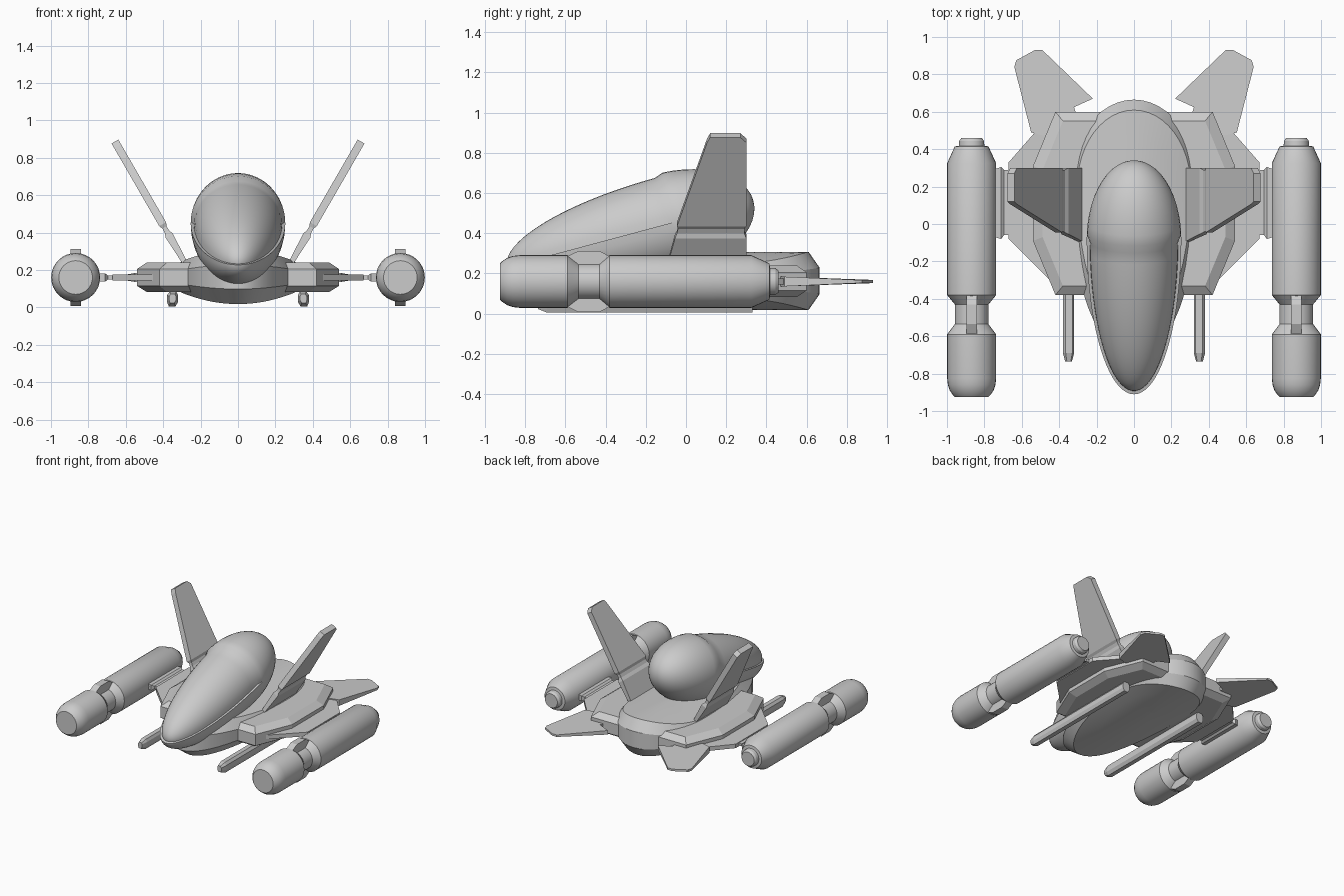
import bpy, bmesh
from math import sin, cos, pi, radians, sqrt
from mathutils import Vector

if "Cube" in bpy.data.objects:
    bpy.data.objects.remove(bpy.data.objects["Cube"])


def finish(name, bm, mirror=False, smooth=False):
    bmesh.ops.remove_doubles(bm, verts=bm.verts, dist=0.0005)
    bmesh.ops.recalc_face_normals(bm, faces=bm.faces)
    me = bpy.data.meshes.new(name)
    bm.to_mesh(me)
    bm.free()
    ob = bpy.data.objects.new(name, me)
    bpy.context.collection.objects.link(ob)
    if mirror:
        ob.modifiers.new("mirror", 'MIRROR').use_mirror_merge = False
    if smooth:
        bpy.ops.object.select_all(action='DESELECT')
        ob.select_set(True)
        bpy.context.view_layer.objects.active = ob
        bpy.ops.object.shade_smooth_by_angle(angle=radians(30))
    return ob


def loft(name, rings, caps=True, **kw):
    """Skin a list of equally sized closed rings."""
    bm = bmesh.new()
    vs = [[bm.verts.new(p) for p in r] for r in rings]
    n = len(vs[0])
    for a, b in zip(vs, vs[1:]):
        for i in range(n):
            bm.faces.new((a[i], a[(i + 1) % n], b[(i + 1) % n], b[i]))
    if caps:
        bm.faces.new(vs[0])
        bm.faces.new(vs[-1])
    return finish(name, bm, **kw)


def slab(name, pts, half, zc=0.16, **kw):
    """Flat plate from a plan outline; half(x, y) gives half the thickness."""
    return loft(name, [[(x, y, zc + s * half(x, y)) for x, y in pts]
                       for s in (-1, 1)], **kw)


# Cockpit: tilted egg, its upper front quarter stepped in as the canopy
tilt = radians(15)
fwd, up = Vector((0, -cos(tilt), -sin(tilt))), Vector((0, -sin(tilt), cos(tilt)))
centre = Vector((0, -0.08, 0.45))
rows = [(-90 + 86 * i / 12, 0) for i in range(13)] + [(1 + 89 * i / 20, 1) for i in range(21)]
cols = [(180 + 180 * i / 20, 0) for i in range(21)] + [(180 * i / 20, 1) for i in range(21)]
rings = []
for t, front in rows:
    t = radians(t)
    length = 0.86 if t > 0 else 0.43
    ring = []
    for ph, top in cols:
        ph = radians(ph)
        k = 0.935 if front and top else 1
        ka = 0.975 if front and top else 1
        r = 0.253 * cos(t) * k
        ring.append(centre + fwd * (length * sin(t) * ka)
                    + up * (r * sin(ph)) + Vector((r * cos(ph), 0, 0)))
    rings.append(ring)
loft("cockpit", rings, caps=False, smooth=True)

# Belly: egg-shaped plan, chamfered edge, thinner towards the sides
rings = []
for s, h in ((0.02, -.145), (.3, -.145), (.6, -.145), (.88, -.145), (1, -.065),
             (1, .065), (.88, .145), (.6, .145), (.3, .145), (.02, .145)):
    ring = []
    for i in range(48):
        a = 2 * pi * i / 48
        x = 0.345 * s * cos(a)
        y = 0.2 + s * sin(a) * (0.465 if sin(a) > 0 else 0.92)
        ring.append((x, y, 0.163 + h * (1 - 0.55 * (x / 0.345) ** 2)))
    rings.append(ring)
loft("belly", rings, smooth=True)

# Main hull: chamfered octagon
right = [(.42, -.38), (.54, -.09), (.54, .31), (.42, .6)]
outer = right + [(-x, y) for x, y in reversed(right)]
loft("hull", [[(x * (1 - d * 1.9), .11 + (y - .11) * (1 - d * 2), z) for x, y in outer]
              for d, z in ((.05, .083), (0, .115), (0, .205), (.05, .24))])

# Side wings and the pylons that carry the pods
slab("side_wing", [(.3, -.33), (.42, -.33), (.67, -.08), (.67, .33), (.53, .49), (.3, .49)],
     lambda x, y: .016, mirror=True)
loft("pylon", [[(x, y0, .16 - h), (x, y1, .16 - h), (x, y1, .16 + h), (x, y0, .16 + h)]
               for x, y0, y1, h in ((.65, -.06, .29, .01), (.695, -.06, .29, .01),
                                    (.71, -.08, .305, .022), (.78, -.06, .28, .022))],
     mirror=True)

# Flat tail fins at the back, thinning towards the tip
slab("tail_fin", [(.22, .67), (.49, .93), (.53, .93), (.63, .875), (.64, .84), (.55, .49),
                  (.4, .45), (.3, .55), (.32, .625)],
     lambda x, y: .024 - .016 * min(1, max(0, (y - .5) / .35)), mirror=True)

# Slanted upper fins: stations of (distance along fin, y front, y back, half thickness)
stations = [(-.06, -.1, .3, .012), (.13, -.055, .3, .022), (.155, -.045, .29, .013),
            (.18, -.04, .29, .013), (.2, -.045, .3, .021), (.68, .105, .3, .021),
            (.71, .12, .27, .021)]
rings = []
for s, y0, y1, h in stations:
    x, z = .303 + .5 * s, .272 + .866 * s
    rings.append([(x + e * h * .866, y, z - e * h * .5)
                  for e, y in ((-1, y0), (1, y0), (1, y1), (-1, y1))])
loft("upper_fin", rings, mirror=True)

# Engine pods: profile of (y, radius) turned around the pod axis
profile = [(-.925, .09), (-.915, .1), (-.89, .117), (-.86, .127), (-.825, .131), (-.59, .131),
           (-.535, .09), (-.43, .09), (-.38, .131), (.325, .131), (.415, .09), (.418, .068),
           (.445, .066), (.46, .055)]
loft("engine_pod", [[(.868 + r * cos(2 * pi * i / 32), y, .16 + r * sin(2 * pi * i / 32))
                     for i in range(32)] for y, r in profile], mirror=True, smooth=True)

# Braces above and below each pod waist
side = [(-.6, .12), (-.535, .152), (-.43, .152), (-.37, .12)]
side += [(y, -z) for y, z in reversed(side)]
loft("pod_brace", [[(x, y, .16 + z) for y, z in side] for x in (.84, .896)], mirror=True)

# Long rails under the hull
rail = [(.32, .03), (.335, .005), (.37, .005), (.38, .03), (.38, .065), (.365, .085), (.33, .085),
        (.32, .065)]
loft("rail", [[(.35 + (x - .35) * k, y, .05 + (z - .05) * k) for x, z in rail]
              for y, k in ((-.735, .6), (-.69, 1), (.33, 1))], mirror=True)
